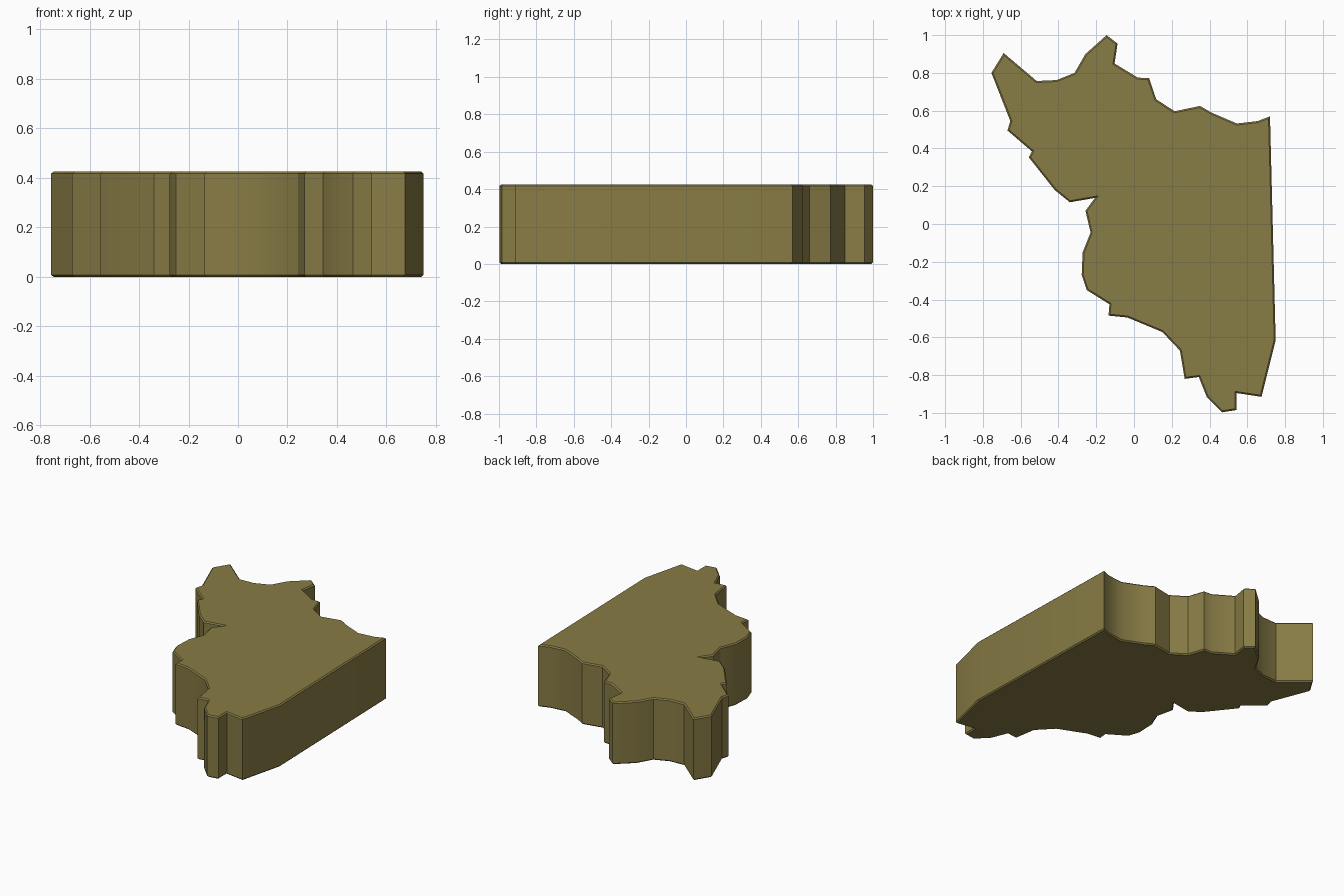
import bpy, bmesh, math

if "Cube" in bpy.data.objects:
    bpy.data.objects.remove(bpy.data.objects["Cube"])

HEIGHT = 0.425
RIM = 0.008

# Outline seen from above, clockwise from the upper-left corner
OUTLINE = [
    (-0.755, 0.80), (-0.69, 0.905), (-0.515, 0.757), (-0.41, 0.762), (-0.315, 0.80),
    (-0.257, 0.90), (-0.145, 1.0), (-0.087, 0.955), (-0.103, 0.85), (0.02, 0.775),
    (0.08, 0.772), (0.118, 0.66), (0.215, 0.597), (0.35, 0.625), (0.41, 0.59),
    (0.545, 0.532), (0.655, 0.545), (0.72, 0.57), (0.75, -0.615), (0.675, -0.915),
    (0.542, -0.895), (0.542, -0.985), (0.465, -0.997), (0.385, -0.915), (0.343, -0.81),
    (0.268, -0.82), (0.243, -0.67), (0.15, -0.572), (-0.035, -0.495), (-0.135, -0.485),
    (-0.13, -0.425), (-0.25, -0.35), (-0.277, -0.27), (-0.272, -0.15), (-0.23, -0.045),
    (-0.257, 0.07), (-0.207, 0.138), (-0.34, 0.115), (-0.42, 0.18), (-0.557, 0.353),
    (-0.541, 0.385), (-0.67, 0.495), (-0.655, 0.545),
]

# Slab: extruded outline
bm = bmesh.new()
base = bm.faces.new([bm.verts.new((x, y, 0)) for x, y in OUTLINE])
grown = bmesh.ops.extrude_face_region(bm, geom=[base], use_keep_orig=True)
for v in grown["geom"]:
    if isinstance(v, bmesh.types.BMVert):
        v.co.z = HEIGHT
bmesh.ops.recalc_face_normals(bm, faces=bm.faces)

# Narrow chamfer around the top and bottom rims
rims = [e for e in bm.edges if abs(e.verts[0].co.z - e.verts[1].co.z) < 1e-4]
bmesh.ops.bevel(bm, geom=rims, offset=RIM, offset_type='OFFSET', segments=1,
                profile=0.5, affect='EDGES', clamp_overlap=True)
bmesh.ops.recalc_face_normals(bm, faces=bm.faces)

mesh = bpy.data.meshes.new("region_slab")
bm.to_mesh(mesh)
bm.free()
slab = bpy.data.objects.new("region_slab", mesh)
bpy.context.collection.objects.link(slab)

# One olive colour all over
olive = bpy.data.materials.new("olive")
olive.diffuse_color = (0.245, 0.2, 0.06, 1)
olive.use_nodes = True
olive.node_tree.nodes["Principled BSDF"].inputs["Base Color"].default_value = olive.diffuse_color
mesh.materials.append(olive)

# Soft walls with crisp corners
bpy.context.view_layer.objects.active = slab
slab.select_set(True)
bpy.ops.object.shade_smooth_by_angle(angle=math.radians(30))
